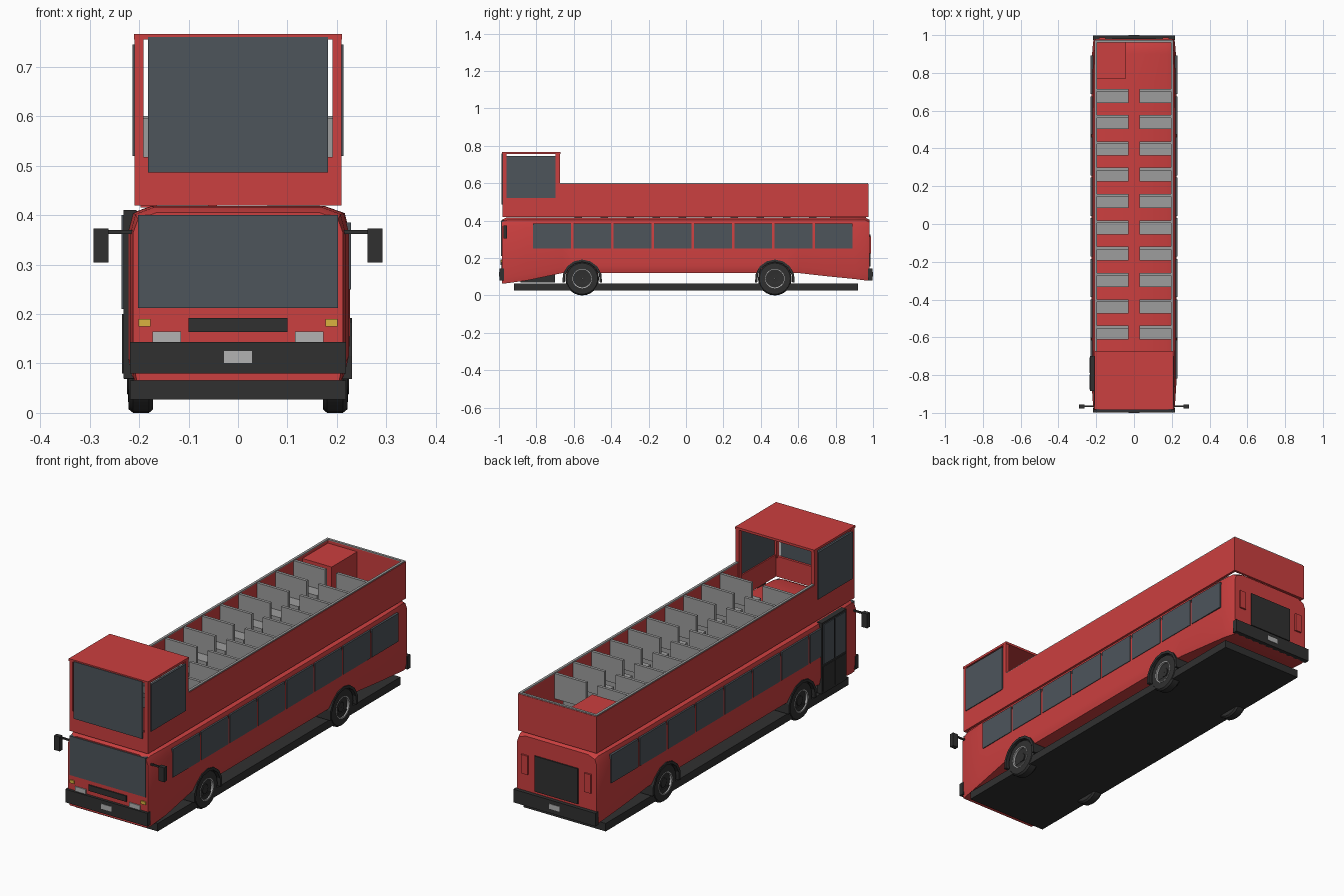
import bpy, bmesh, math
from mathutils import Matrix, Vector

if "Cube" in bpy.data.objects:
    bpy.data.objects.remove(bpy.data.objects["Cube"])


def mat(name, *rgb):
    m = bpy.data.materials.new(name)
    m.diffuse_color = (*rgb, 1)
    m.use_nodes = True
    m.node_tree.nodes["Principled BSDF"].inputs["Base Color"].default_value = m.diffuse_color
    return m


RED = mat("red_paint", 0.6, 0.05, 0.05)
GLASS = mat("dark_glass", 0.075, 0.09, 0.105)
BLACK = mat("black_trim", 0.03, 0.03, 0.03)
SILVER = mat("silver", 0.45, 0.45, 0.45)
GREY = mat("seat_grey", 0.34, 0.34, 0.34)
AMBER = mat("amber", 0.7, 0.45, 0.05)


def finish(name, bm, m):
    bmesh.ops.recalc_face_normals(bm, faces=bm.faces)
    me = bpy.data.meshes.new(name)
    bm.to_mesh(me)
    bm.free()
    ob = bpy.data.objects.new(name, me)
    bpy.context.collection.objects.link(ob)
    if m:
        me.materials.append(m)
    return ob


def box(name, xs, ys, zs, m):
    bm = bmesh.new()
    c = Vector([sum(r) / 2 for r in (xs, ys, zs)])
    d = [abs(r[1] - r[0]) for r in (xs, ys, zs)]
    bmesh.ops.create_cube(bm, size=1, matrix=Matrix.Translation(c) @ Matrix.Diagonal((*d, 1)))
    return finish(name, bm, m)


def pair(name, xs, ys, zs, m):
    for s in (-1, 1):
        box(name, [s * x for x in xs], ys, zs, m)


def smooth(ob, angle=35):
    bpy.ops.object.select_all(action='DESELECT')
    ob.select_set(True)
    bpy.context.view_layer.objects.active = ob
    bpy.ops.object.shade_smooth_by_angle(angle=math.radians(angle))


def lathe(name, profile, y, z, m, n=24, a0=0.0, a1=2 * math.pi):
    """Sweep a closed (x, radius) profile about an axis along x."""
    full = a1 - a0 > 6.28
    bm = bmesh.new()
    rings = []
    for i in range(n if full else n + 1):
        a = a0 + (a1 - a0) * i / n
        rings.append([bm.verts.new((x, y + r * math.cos(a), z + r * math.sin(a))) for x, r in profile])
    k = len(profile)
    for i in range(n):
        p, q = rings[i], rings[(i + 1) % len(rings)]
        for j in range(k):
            bm.faces.new((p[j], p[(j + 1) % k], q[(j + 1) % k], q[j]))
    if not full:
        bm.faces.new(rings[0])
        bm.faces.new(rings[-1])
    return finish(name, bm, m)


# Lower body: lofted sections (y, half width, bottom, top)
sections = [(-.985, .212, .065, .405), (-.96, .217, .065, .416), (-.85, .224, .08, .418),
            (-.66, .226, .12, .418), (.6, .226, .12, .418), (.75, .225, .103, .418),
            (.9, .222, .088, .418), (.96, .217, .08, .416), (.98, .212, .08, .405)]
bm = bmesh.new()
loops = []
for y, w, zb, zt in sections:
    half = [(.965 * w, zb), (w, zb + .035), (w, .365), (.955 * w, zt - .014), (.78 * w, zt)]
    pts = half + [(-x, z) for x, z in reversed(half)]
    loops.append([bm.verts.new((x, y, z)) for x, z in pts])
for p, q in zip(loops, loops[1:]):
    for j in range(10):
        bm.faces.new((p[j], p[(j + 1) % 10], q[(j + 1) % 10], q[j]))
bm.faces.new(loops[0])
bm.faces.new(loops[-1])
body = finish("lower_body", bm, RED)

# Wheel wells cut from the body
WHEELS = (-.555, .475)
for y in WHEELS:
    for s in (-1, 1):
        bm = bmesh.new()
        bmesh.ops.create_cone(bm, cap_ends=True, segments=12, radius1=.1, radius2=.1, depth=.16,
                              matrix=Matrix.Translation((s * .22, y, .085)) @ Matrix.Rotation(math.pi / 2, 4, 'Y'))
        cutter = finish("wheel_well_cutter", bm, None)
        cutter.hide_render = True
        mod = body.modifiers.new("well", 'BOOLEAN')
        mod.operation = 'DIFFERENCE'
        mod.solver = 'EXACT'
        mod.object = cutter
        bpy.context.view_layer.objects.active = body
        bpy.ops.object.modifier_apply(modifier=mod.name)
        bpy.data.objects.remove(cutter)
smooth(body)

# Chassis, wheels and arches
box("chassis", (-.218, .218), (-.92, .92), (.027, .065), BLACK)
for y in WHEELS:
    for s in (-1, 1):
        tyre = [(.172, .02), (.172, .083), (.18, .09), (.212, .09), (.221, .083), (.223, .052), (.214, .048), (.212, .02)]
        smooth(lathe("tyre", [(s * x, r) for x, r in tyre], y, .09, BLACK))
        smooth(lathe("rim_ring", [(s * x, r) for x, r in ((.21, .047), (.2245, .047), (.2245, .052), (.21, .052))],
                     y, .09, SILVER))
        smooth(lathe("hub", [(s * x, r) for x, r in ((.18, .001), (.216, .001), (.216, .022), (.18, .022))],
                     y, .09, BLACK, 12))
        lathe("wheel_arch", [(s * x, r) for x, r in ((.15, .094), (.231, .094), (.231, .107), (.15, .107))],
              y, .085, BLACK, 8, -.15, math.pi + .15)

# Lower side windows
for i in range(8):
    y = -.818 + .2152 * i
    pair("side_window", (.205, .229), (y, y + .203), (.25, .385), GLASS)

# Entrance door on the left, two leaves
box("door_frame", (-.232, -.205), (-.885, -.7), (.07, .41), BLACK)
for y in (-.877, -.788):
    box("door_upper_glass", (-.236, -.228), (y, y + .08), (.21, .4), GLASS)
    box("door_lower_panel", (-.235, -.228), (y, y + .08), (.08, .2), BLACK)

# Front face
box("lower_windscreen", (-.202, .202), (-.989, -.97), (.212, .4), GLASS)
box("grille", (-.1, .1), (-.991, -.97), (.164, .192), BLACK)
pair("headlight", (.115, .173), (-.99, -.97), (.14, .165), SILVER)
pair("indicator", (.177, .201), (-.99, -.97), (.175, .19), AMBER)
box("front_bumper", (-.218, .218), (-.998, -.974), (.08, .143), BLACK)
box("front_plate", (-.028, .028), (-1, -.99), (.101, .125), SILVER)

# Rear face
box("engine_cover", (-.115, .115), (.97, .986), (.155, .325), BLACK)
pair("tail_light", (.15, .185), (.97, .988), (.225, .315), RED)
box("rear_bumper", (-.218, .218), (.974, .998), (.08, .143), BLACK)
box("rear_plate", (-.028, .028), (.99, 1), (.101, .125), SILVER)

# Mirrors
pair("mirror_arm", (.2, .265), (-.969, -.962), (.362, .37), BLACK)
pair("mirror", (.262, .292), (-.977, -.956), (.304, .373), BLACK)

# Upper deck walls and rail
pair("deck_side_wall", (.197, .209), (-.675, .975), (.419, .595), RED)
pair("deck_front_side_wall", (.197, .209), (-.98, -.675), (.419, .525), RED)
pair("deck_rail", (.195, .207), (-.675, .973), (.595, .6), GREY)
box("deck_rear_wall", (-.209, .209), (.963, .975), (.419, .595), RED)
box("deck_rear_rail", (-.207, .207), (.961, .973), (.595, .6), GREY)

# Front cabin on the upper deck
box("cabin_front_wall", (-.209, .209), (-.98, -.965), (.419, .517), RED)
pair("cabin_front_pillar", (.191, .209), (-.98, -.96), (.51, .757), RED)
pair("cabin_rear_pillar", (.191, .209), (-.697, -.675), (.51, .757), RED)
box("cabin_roof", (-.21, .21), (-.983, -.672), (.755, .766), RED)
box("upper_windscreen", (-.182, .182), (-.986, -.976), (.486, .76), GLASS)
pair("cabin_side_window", (.203, .213), (-.96, -.699), (.52, .745), GLASS)

# Stairwell cover
box("stair_cover", (-.197, -.042), (.77, .963), (.415, .58), RED)

# Seat rows
for i in range(10):
    y = -.612 + .1393 * i
    pair("seat_base", (.06, .165), (y + .015, y + .055), (.415, .48), GREY)
    pair("seat_cushion", (.03, .196), (y, y + .07), (.475, .495), GREY)
    pair("seat_back", (.03, .196), (y + .06, y + .074), (.475, .596), GREY)
